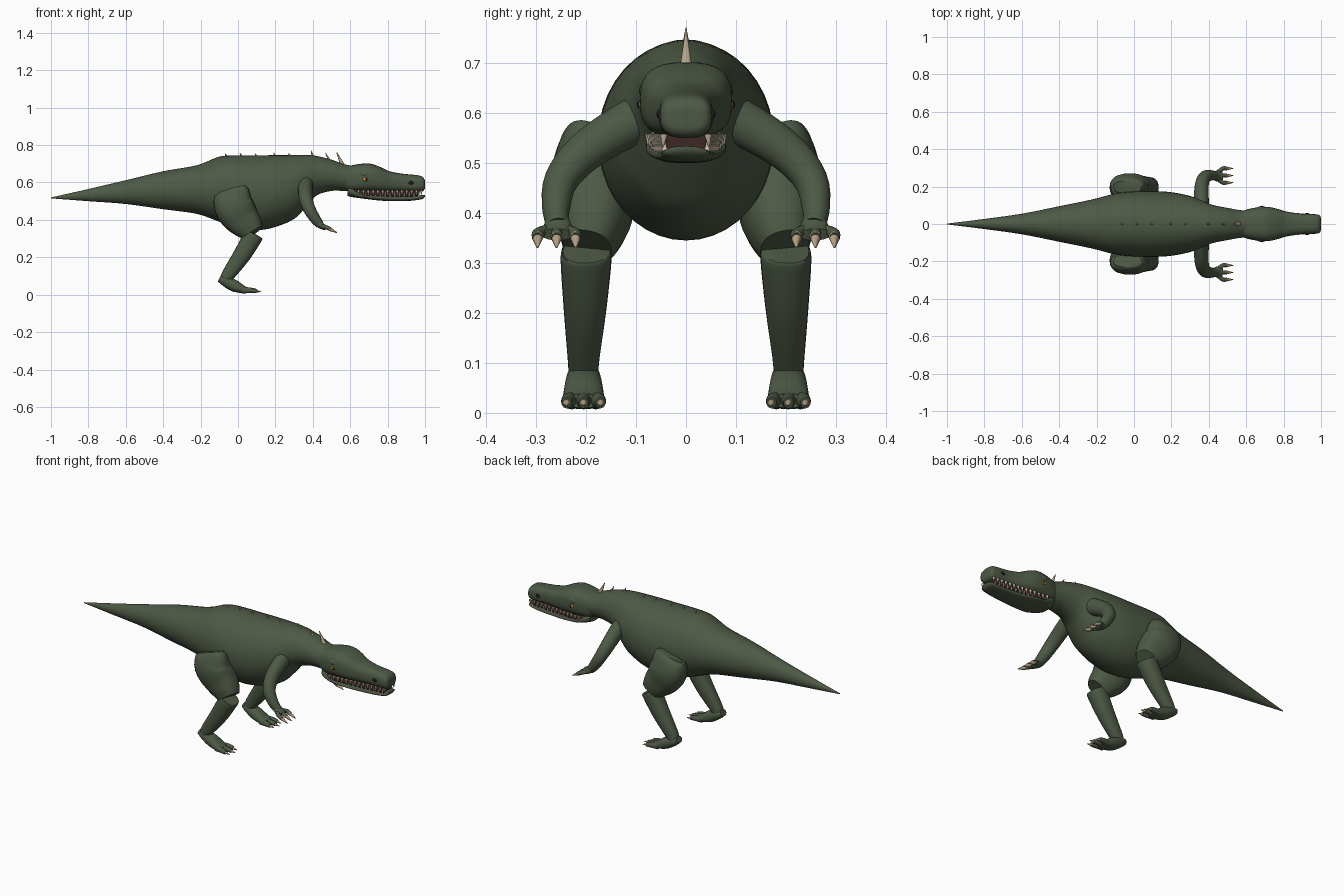
import bpy, bmesh, math
from mathutils import Vector, Matrix

cube = bpy.data.objects.get("Cube")
if cube:
    bpy.data.objects.remove(cube, do_unlink=True)


def material(name, rgb):
    mat = bpy.data.materials.new(name)
    mat.use_nodes = True
    color = (*rgb, 1)
    mat.diffuse_color = color
    shader = mat.node_tree.nodes["Principled BSDF"]
    shader.inputs["Base Color"].default_value = color
    shader.inputs["Roughness"].default_value = 0.8
    return mat


SKIN = material("dark green skin", (0.075, 0.1, 0.06))
HORN = material("tan horn", (0.48, 0.37, 0.25))
TOOTH = material("ivory tooth", (0.6, 0.5, 0.38))
AMBER = material("amber eye", (0.5, 0.22, 0.02))
DARK = material("near black", (0.012, 0.01, 0.01))
MOUTH = material("dark mouth", (0.045, 0.02, 0.018))


def finish(name, bm, mat, mirror):
    """Turn a bmesh into a smooth object, mirrored across the body if asked."""
    bmesh.ops.recalc_face_normals(bm, faces=bm.faces)
    mesh = bpy.data.meshes.new(name)
    bm.to_mesh(mesh)
    bm.free()
    mesh.materials.append(mat)
    obj = bpy.data.objects.new(name, mesh)
    bpy.context.collection.objects.link(obj)
    if mirror:
        mod = obj.modifiers.new("Mirror", "MIRROR")
        mod.use_axis = (False, True, False)
        mod.use_mirror_merge = False
    bpy.ops.object.select_all(action="DESELECT")
    obj.select_set(True)
    bpy.context.view_layer.objects.active = obj
    bpy.ops.object.shade_smooth_by_angle(angle=math.radians(40))
    return obj


def smooth_rows(rows, steps):
    """Spline interpolation through the given rows."""
    rows = [Vector(r) for r in rows]
    pts = [rows[0]] + rows + [rows[-1]]
    out = []
    for a, b, c, d in zip(pts, pts[1:], pts[2:], pts[3:]):
        for i in range(steps):
            t = i / steps
            out.append(b + (c - a) * (t / 2) + (a * 2 - b * 5 + c * 4 - d) * (t * t / 2)
                       + (b * 3 - a - c * 3 + d) * (t ** 3 / 2))
    return out + [rows[-1]]


def add_loft(bm, rings):
    loops = [[bm.verts.new(p) for p in ring] for ring in rings]
    n = len(loops[0])
    for lo, hi in zip(loops, loops[1:]):
        for i in range(n):
            j = (i + 1) % n
            bm.faces.new((lo[i], lo[j], hi[j], hi[i]))
    bm.faces.new(loops[0])
    bm.faces.new(loops[-1])


def outline(power, sides):
    """Unit superellipse: a power of 1 is round, lower is squarer."""
    for i in range(sides):
        a = math.tau * i / sides
        c, s = math.cos(a), math.sin(a)
        yield math.copysign(abs(c) ** power, c), math.copysign(abs(s) ** power, s)


def hull(name, rows, mat=SKIN, power=1.0, sides=32, steps=4):
    """Upright sections along x; each row is x, bottom, top, half width."""
    rings = []
    for x, low, high, half in smooth_rows(rows, steps):
        mid, tall = (low + high) / 2, max((high - low) / 2, 0.001)
        half = max(half, 0.001)
        rings.append([(x, u * half, mid + v * tall) for u, v in outline(power, sides)])
    bm = bmesh.new()
    add_loft(bm, rings)
    return finish(name, bm, mat, False)


def add_limb(bm, rows, power=1.0, sides=20, steps=4, ref=(0, 1, 0)):
    """Sections square to a path; each row is x, y, z, width along ref, depth."""
    rows = smooth_rows(rows, steps)
    centres = [Vector(r[:3]) for r in rows]
    rings = []
    for i, row in enumerate(rows):
        t = (centres[min(i + 1, len(rows) - 1)] - centres[max(i - 1, 0)]).normalized()
        side = Vector(ref)
        side = (side - t * side.dot(t)).normalized()
        deep = t.cross(side)
        rings.append([centres[i] + side * (u * row[3]) + deep * (v * row[4])
                      for u, v in outline(power, sides)])
    add_loft(bm, rings)


def limb(name, rows, **options):
    bm = bmesh.new()
    add_limb(bm, rows, **options)
    return finish(name, bm, SKIN, True)


def spikes(name, items, mat, mirror=True):
    """Cones, each from a base point to a tip with a base radius."""
    bm = bmesh.new()
    for base, tip, radius in items:
        base, tip = Vector(base), Vector(tip)
        turn = (tip - base).to_track_quat("Z", "Y").to_matrix().to_4x4()
        bmesh.ops.create_cone(bm, cap_ends=True, segments=10, radius1=radius,
                              radius2=radius * 0.15, depth=(tip - base).length,
                              matrix=Matrix.Translation((base + tip) / 2) @ turn)
    return finish(name, bm, mat, mirror)


def ball(name, centre, size, mat):
    bm = bmesh.new()
    bmesh.ops.create_uvsphere(bm, u_segments=20, v_segments=12, radius=1,
                              matrix=Matrix.Translation(centre) @ Matrix.Diagonal((*size, 1)))
    return finish(name, bm, mat, True)


# Tail, torso and neck in one skin
hull("body", [
    (-1, .515, .52, .002), (-.8, .5, .565, .027), (-.6, .485, .612, .055),
    (-.4, .457, .66, .095), (-.22, .432, .692, .132), (-.1, .39, .738, .163),
    (0, .357, .745, .174), (.1, .345, .745, .176), (.2, .362, .746, .17),
    (.3, .405, .747, .15), (.36, .465, .747, .127), (.42, .53, .742, .102),
    (.5, .555, .722, .086), (.57, .555, .697, .074), (.64, .56, .685, .07)], sides=40)

# Skull, lower jaw and mouth lining
hull("skull", [
    (.56, .57, .675, .06), (.6, .55, .69, .077), (.66, .55, .7, .089),
    (.71, .55, .7, .092), (.76, .55, .683, .083), (.81, .55, .66, .068),
    (.88, .55, .647, .056), (.95, .55, .64, .053), (.985, .553, .632, .05),
    (.998, .565, .615, .038), (1, .58, .6, .015)], power=0.72)
hull("lower_jaw", [
    (.585, .528, .58, .06), (.61, .522, .575, .076), (.66, .515, .54, .08),
    (.74, .505, .533, .072), (.82, .5, .529, .06), (.92, .502, .528, .051),
    (.98, .51, .532, .045), (.995, .518, .534, .032), (1, .526, .534, .012)], power=0.8)
hull("mouth_lining", [
    (.6, .525, .57, .068), (.7, .522, .565, .07), (.82, .518, .565, .054),
    (.97, .52, .565, .04)], mat=MOUTH, power=0.7)

# Teeth along both jaws
upper, lower = [], []
for i in range(14):
    f = i / 13
    x, y = .645 + .335 * f, .074 - .03 * f ** 0.8
    upper.append(((x, y, .558), (x, y + .002, .533), .008))
    if i < 13:
        lower.append(((x + .013, y - .004, .524), (x + .013, y - .003, .547), .006))
spikes("upper_teeth", upper, TOOTH)
spikes("lower_teeth", lower, TOOTH)

# Eyes, brows and nostrils
ball("brows", (.68, .07, .645), (.038, .024, .022), SKIN)
ball("eyes", (.682, .084, .617), (.018, .012, .013), AMBER)
ball("pupils", (.686, .093, .617), (.006, .005, .008), DARK)
ball("nostrils", (.925, .051, .598), (.014, .008, .01), DARK)

# Crest of backward-leaning horns
crest = [(-.06, .01), (.02, .012), (.1, .01), (.2, .014), (.28, .012), (.4, .025)]
horns = [((x, 0, .738), (x - .01, 0, .746 + h), .007) for x, h in crest]
horns += [((.49, 0, .715), (.468, 0, .757), .008), ((.56, 0, .69), (.528, 0, .76), .013)]
spikes("back_horns", horns, HORN, mirror=False)

# Hind legs
limb("thighs", [
    (-.035, .197, .562, .035, .078), (-.03, .2, .54, .055, .093), (-.025, .195, .48, .077, .105),
    (.01, .183, .42, .08, .1), (.055, .19, .365, .066, .08), (.08, .198, .33, .05, .062)],
    power=0.85, sides=24)
limb("shins", [
    (.088, .2, .325, .046, .05), (.078, .2, .308, .051, .052), (.02, .202, .21, .043, .047),
    (-.05, .205, .11, .032, .036), (-.068, .205, .08, .03, .028)], power=0.85)
limb("feet", [
    (-.1, .205, .087, .024, .018), (-.07, .205, .073, .033, .027), (-.02, .205, .048, .039, .032),
    (.03, .205, .027, .041, .02), (.055, .205, .024, .035, .014)], power=0.9)
toes, toe_claws = bmesh.new(), []
for spread in (-1, 0, 1):
    y, reach = .205 + .034 * spread, .1 - .012 * abs(spread)
    add_limb(toes, [(.02, .205 + .024 * spread, .025, .016, .018),
                    (.06, y - .003 * spread, .024, .014, .015), (reach, y, .02, .01, .011)])
    toe_claws.append(((reach - .008, y, .021), (reach + .026, y, .015), .009))
finish("toes", toes, SKIN, True)
spikes("toe_claws", toe_claws, HORN)

# Arms and hands
limb("arms", [
    (.36, .05, .61, .045, .05), (.36, .13, .57, .04, .045), (.362, .205, .52, .037, .04),
    (.378, .25, .465, .034, .034), (.41, .26, .41, .029, .028), (.438, .257, .375, .023, .022)],
    ref=(1, 0, 0))
limb("palms", [
    (.425, .257, .388, .022, .022), (.445, .257, .369, .03, .018),
    (.47, .258, .357, .032, .013)])
fingers, finger_claws = bmesh.new(), []
for spread in (-1, 0, 1):
    y = .259 + .038 * spread
    add_limb(fingers, [(.45, .258 + .02 * spread, .366, .011, .011),
                       (.475, y, .359, .011, .011), (.497, y, .35, .01, .01)], sides=12)
    finger_claws.append(((.487, y, .353), (.53, y, .331), .012))
finish("fingers", fingers, SKIN, True)
spikes("finger_claws", finger_claws, HORN)
